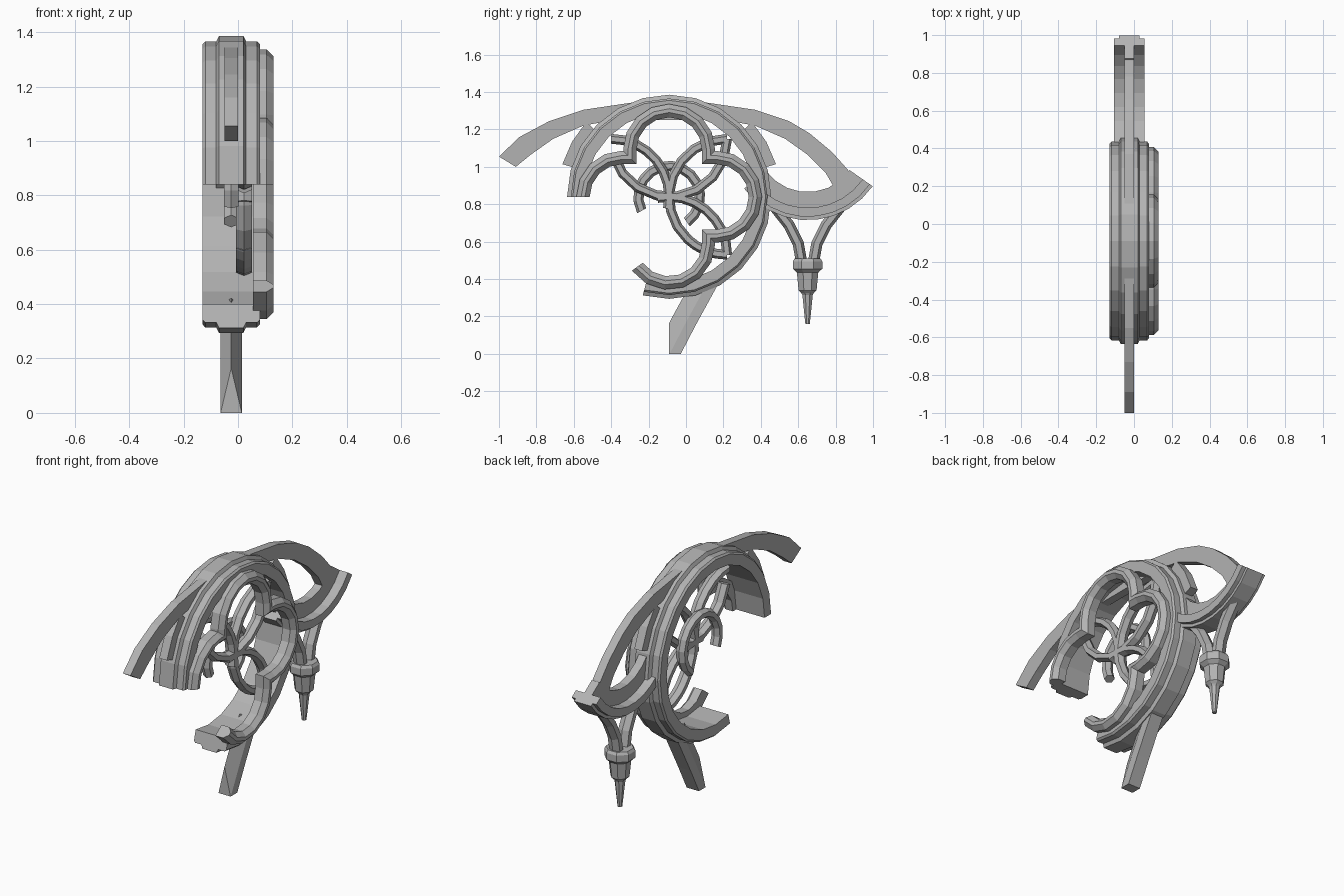
import bpy, bmesh
from math import sin, cos, radians
from mathutils import Vector

if "Cube" in bpy.data.objects:
    bpy.data.objects.remove(bpy.data.objects["Cube"])

stone = bpy.data.materials.new("grey_stone")
stone.use_nodes = True
GREY = (0.45, 0.45, 0.45, 1)
stone.diffuse_color = GREY
stone.node_tree.nodes["Principled BSDF"].inputs["Base Color"].default_value = GREY

CY, CZ = -0.09, 0.84      # centre of the round window in y, z
MID = -0.025              # middle plane in x
HUB = (CY, CZ)
CRADLE = (0.65, 1.14)     # centre of the hanging arc


def finish(name, bm, cuts=()):
    for co, no in cuts:
        geom = bm.verts[:] + bm.edges[:] + bm.faces[:]
        bmesh.ops.bisect_plane(bm, geom=geom, plane_co=co, plane_no=no, clear_outer=True)
        bmesh.ops.holes_fill(bm, edges=[e for e in bm.edges if e.is_boundary])
    bmesh.ops.recalc_face_normals(bm, faces=bm.faces[:])
    mesh = bpy.data.meshes.new(name)
    bm.to_mesh(mesh)
    bm.free()
    mesh.materials.append(stone)
    obj = bpy.data.objects.new(name, mesh)
    bpy.context.collection.objects.link(obj)
    return obj


def arc(center, r, a0, a1, n, ghost=0):
    """Points on an arc; ghost adds a guide point at the start (1), end (2) or both (3)."""
    first = -1 if ghost & 1 else 0
    last = n + 1 if ghost & 2 else n
    out = []
    for i in range(first, last + 1):
        a = radians(a0 + (a1 - a0) * i / n)
        out.append((center[0] + r * cos(a), center[1] + r * sin(a)))
    return out


def sweep(name, path, section, cuts=()):
    """Mitred sweep of (offset, x) section along a y-z path; end points only guide."""
    bm = bmesh.new()
    rings = []
    pts = [Vector(p) for p in path]
    for a, b, c in zip(pts, pts[1:], pts[2:]):
        d0, d1 = (b - a).normalized(), (c - b).normalized()
        n0, n1 = Vector((-d0.y, d0.x)), Vector((-d1.y, d1.x))
        m = (n0 + n1) / (1 + n0.dot(n1))
        rings.append([bm.verts.new((x, b.x + m.x * n, b.y + m.y * n)) for n, x in section])
    k = len(section)
    for r, s in zip(rings, rings[1:]):
        for i in range(k):
            j = (i + 1) % k
            bm.faces.new((r[i], r[j], s[j], s[i]))
    bm.faces.new(rings[0])
    bm.faces.new(rings[-1])
    return finish(name, bm, cuts)


def plate(name, outline, x0, x1):
    bm = bmesh.new()
    face = bm.faces.new([bm.verts.new((x0, y, z)) for y, z in outline])
    new = bmesh.ops.extrude_face_region(bm, geom=[face])["geom"]
    moved = [v for v in new if isinstance(v, bmesh.types.BMVert)]
    bmesh.ops.translate(bm, verts=moved, vec=(x1 - x0, 0, 0))
    return finish(name, bm)


def band(name, center, r0, r1, a0, a1, n):
    plate(name, arc(center, r0, a0, a1, n) + arc(center, r1, a1, a0, n), -0.05, 0)


def hexagon(rn, rx, x):
    return [(rn, x), (rn / 2, x + rx), (-rn / 2, x + rx),
            (-rn, x), (-rn / 2, x - rx), (rn / 2, x - rx)]


# Broken outer ring with a raised rim
sweep("outer_ring", arc(HUB, 0.455, 180, -105, 19, 3),
      [(0, -0.13), (0.06, -0.13), (0.07, -0.12), (0.07, -0.08), (0.09, -0.07),
       (0.09, 0.02), (0.07, 0.03), (0.07, 0.07), (0.06, 0.08), (0, 0.08)])

# Lobed moulding on the ring face
R, D = 0.175, 0.25
lobes = arc((CY - D, CZ), R, 180, 90, 4, 1) + [(CY - R, CZ + R)]
lobes += arc((CY, CZ + D), R, 180, 0, 8) + [(CY + R, CZ + R)]
lobes += arc((CY + D, CZ), R, 90, -90, 8) + [(CY + R, CZ - R)]
lobes += arc((CY, CZ - D), R, 0, -144, 6, 2)
sweep("lobed_moulding", lobes,
      [(0, 0.055), (0.07, 0.055), (0.07, 0.105), (0.045, 0.13), (0.025, 0.13), (0, 0.105)])

# Curved tracery bars crossing at the centre
Q = 0.31
bars = {"top": (0, Q, 360, 196), "left": (-Q, 0, 90, -12),
        "right_upper": (Q, 0, 90, 228), "bottom": (0, -Q, 0, 102)}
for side, (u, v, a0, a1) in bars.items():
    sweep("tracery_bar_" + side, arc((CY + u, CZ + v), Q, a0, a1, 8, 3),
          hexagon(0.026, 0.03, 0.022))
sweep("tracery_bar_right_lower", arc((CY + Q, CZ), Q, 270, 226, 4, 3),
      hexagon(0.026, 0.03, 0.022))

# Small broken inner ring
sweep("inner_ring", arc(HUB, 0.165, 207, -55, 13, 3), hexagon(0.027, 0.027, MID))

# Long curved arm over the ring, broken short at the front
outer = [(0.19, 1.345), (0.46, 1.305), (0.64, 1.245), (0.75, 1.18), (0.87, 1.08)]
inner = [(0.3, 1.25), (0.46, 1.22), (0.62, 1.15), (0.74, 1.065)]
right = outer + [(0.955, 0.985), (1.01, 0.88), (0.9, 0.86), (0.835, 0.97)] + inner[::-1]
left = inner + [(0.82, 1.0), (0.91, 1.055), (0.8, 1.16)] + outer[2::-1]
outline = [(CY + u, z) for u, z in right] + [(CY - u, z) for u, z in left]
plate("curved_arm", outline, -0.05, 0)

# Gussets hugging the ring
for name, a0, a1 in (("back_gusset", 17, 42), ("front_gusset", 138, 163)):
    band(name, HUB, 0.5, 0.597, a0, a1, 2)

# Hanging arc behind the ring, with its web
sweep("hanging_arc", arc(CRADLE, 0.425, 325, 217, 9, 3),
      [(0, -0.08), (0, 0.03), (-0.018, 0.03), (-0.018, 0.055),
       (-0.065, 0.055), (-0.065, -0.105), (-0.018, -0.105), (-0.018, -0.08)][::-1])
bpy.data.objects["hanging_arc"].data.update()
band("hanging_web", CRADLE, 0.275, 0.38, 215, 325, 7)

# Forked legs carrying the pendant
leg = [(0.44, 0.83), (0.475, 0.785), (0.55, 0.69), (0.6, 0.59), (0.62, 0.48), (0.625, 0.44)]
for name, s in (("front_pendant_leg", 1), ("back_pendant_leg", -1)):
    sweep(name, [(CRADLE[0] + s * (y - CRADLE[0]), z) for y, z in leg],
          hexagon(0.03, 0.035, MID))

# Turned pendant
bm = bmesh.new()
previous = None
turning = [(0.075, 0.51), (0.085, 0.495), (0.085, 0.455), (0.062, 0.435), (0.052, 0.34),
           (0.036, 0.325), (0.03, 0.315), (0.013, 0.16)]
for r, z in turning:
    ring = []
    for i in range(8):
        a = radians(45 * i + 22.5)
        ring.append(bm.verts.new((MID + r * cos(a), CRADLE[0] + r * sin(a), z)))
    if previous:
        for i in range(8):
            j = (i + 1) % 8
            bm.faces.new((previous[i], previous[j], ring[j], ring[i]))
    else:
        bm.faces.new(ring)
    previous = ring
bm.faces.new(previous)
finish("pendant", bm)

# Ridged foot, trimmed at the ground and along its front
sweep("foot", [(-0.14, -0.2), (-0.08, -0.1), (0.05, 0.15), (0.165, 0.36), (0.22, 0.46)],
      [(0, MID - 0.04), (0.053, MID - 0.04), (0.131, MID), (0.053, MID + 0.04), (0, MID + 0.04)],
      cuts=[((0, 0, 0), (0, 0, -1)), ((0, CY, 0), (0, -1, 0))])
